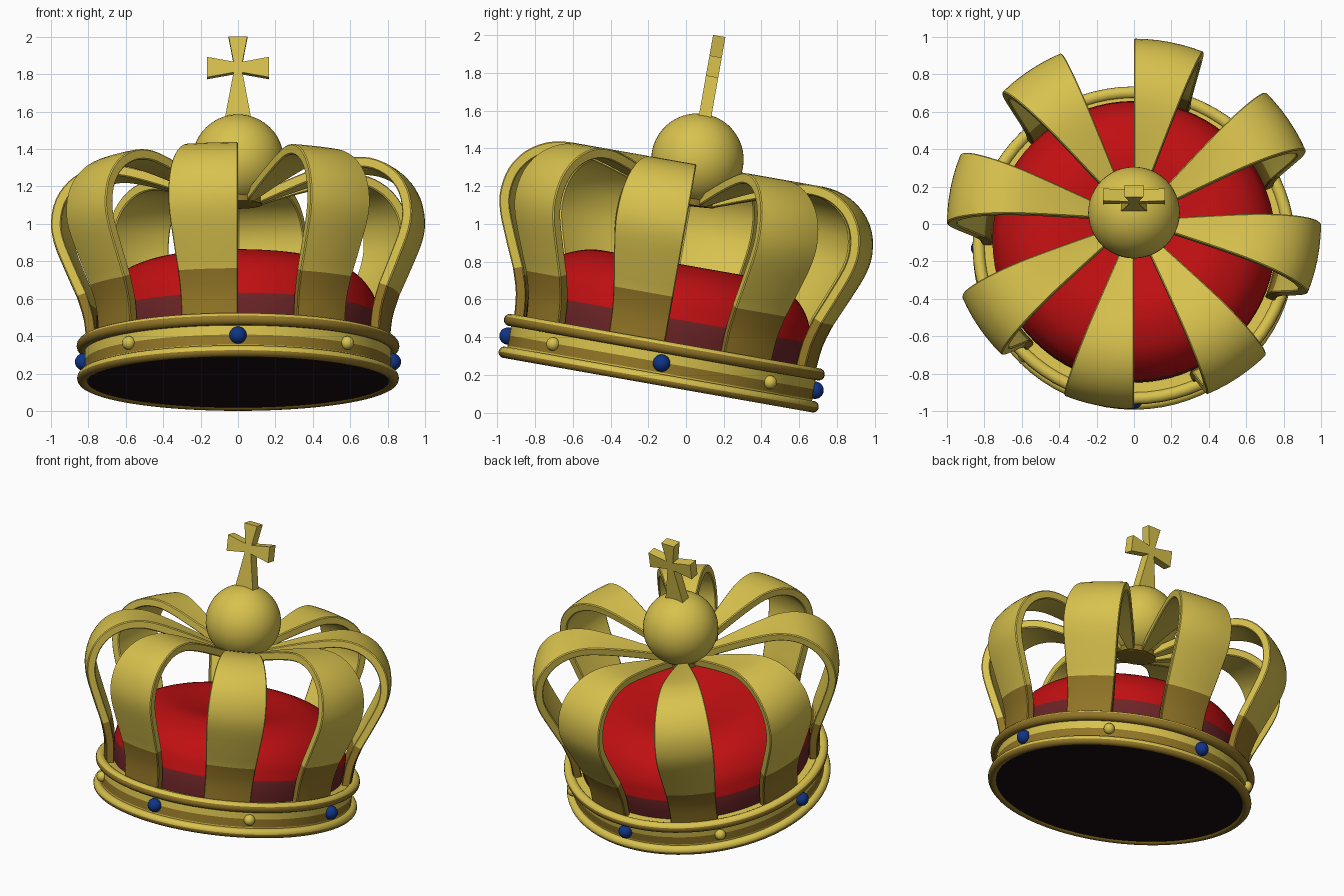
import bpy, bmesh, math
from mathutils import Matrix, Vector

if "Cube" in bpy.data.objects:
    bpy.data.objects.remove(bpy.data.objects["Cube"])

# The whole crown leans back ten degrees
LEAN = Matrix.Translation((0, -0.15, 0.146)) @ Matrix.Rotation(math.radians(-10), 4, 'X')


def material(name, rgb):
    m = bpy.data.materials.new(name)
    m.diffuse_color = (*rgb, 1)
    m.use_nodes = True
    m.node_tree.nodes["Principled BSDF"].inputs["Base Color"].default_value = m.diffuse_color
    return m


GOLD = material("bright gold", (0.69, 0.54, 0.075))
DARK = material("dark gold", (0.29, 0.18, 0.02))
RED = material("red velvet", (0.53, 0.005, 0.006))
MAROON = material("dark velvet", (0.15, 0.018, 0.02))
BLUE = material("blue jewel", (0.005, 0.035, 0.24))
BLACK = material("dark lining", (0.011, 0.005, 0.006))


def finish(name, bm, mats, rule=None, angle=40):
    bmesh.ops.remove_doubles(bm, verts=bm.verts, dist=1e-5)
    bmesh.ops.recalc_face_normals(bm, faces=bm.faces)
    bm.normal_update()
    for f in bm.faces:
        f.material_index = int(rule(f)) if rule else 0
    me = bpy.data.meshes.new(name)
    bm.to_mesh(me)
    bm.free()
    ob = bpy.data.objects.new(name, me)
    bpy.context.collection.objects.link(ob)
    for m in mats:
        me.materials.append(m)
    ob.matrix_world = LEAN
    bpy.ops.object.select_all(action='DESELECT')
    ob.select_set(True)
    bpy.context.view_layer.objects.active = ob
    bpy.ops.object.shade_smooth_by_angle(angle=math.radians(angle))
    return ob


def revolve(profile, steps, start=0.0, sweep=math.tau, closed=True):
    """Sweep an (r, z) outline round the z axis; partial sweeps get end caps."""
    bm = bmesh.new()
    full = sweep >= math.tau - 1e-6
    rings = []
    for i in range(steps + 1):
        a = start + sweep * i / steps
        rings.append([bm.verts.new((r * math.cos(a), r * math.sin(a), z)) for r, z in profile])
    n = len(profile)
    for a, b in zip(rings, rings[1:]):
        for j in range(n if closed else n - 1):
            k = (j + 1) % n
            bm.faces.new((a[j], a[k], b[k], b[j]))
    if not full:
        # strip caps joining the outer half of the outline to the inner half
        for ring in (rings[0], rings[-1]):
            for j in range(n // 2 - 1):
                bm.faces.new((ring[j], ring[j + 1], ring[n - 2 - j], ring[n - 1 - j]))
    bmesh.ops.remove_doubles(bm, verts=bm.verts, dist=1e-5)
    return bm


def spline(pts, sub):
    """Smooth curve through 2D points."""
    p = [Vector(q) for q in pts]
    p = [2 * p[0] - p[1]] + p + [2 * p[-1] - p[-2]]
    out = []
    for a, b, c, d in zip(p, p[1:], p[2:], p[3:]):
        for i in range(sub):
            t = i / sub
            out.append(0.5 * (2 * b + (c - a) * t + (2 * a - 5 * b + 4 * c - d) * t * t
                              + (3 * b - a - 3 * c + d) * t ** 3))
    return out + [p[-2]]


def ring_outline(r, z, minor, n=14):
    return [(r + minor * math.cos(math.tau * i / n), z + minor * math.sin(math.tau * i / n))
            for i in range(n)]


# Base: striped band, two rounded rims, dark underside
finish("band", revolve([(0.70, 0.03), (0.82, 0.03), (0.82, 0.068), (0.82, 0.122),
                        (0.82, 0.215), (0.70, 0.215)], 72), [GOLD, DARK],
       lambda f: 0.068 < f.calc_center_median().z < 0.122 and abs(f.normal.z) < 0.5)
finish("lower_rim", revolve(ring_outline(0.83, 0.03, 0.031), 72), [GOLD, DARK],
       lambda f: f.normal.z < -0.2)
finish("upper_rim", revolve(ring_outline(0.83, 0.204, 0.033), 72), [GOLD, DARK],
       lambda f: f.normal.z < 0.35)
finish("underside", revolve([(0, 0.012), (0.82, 0.012), (0.82, 0.03), (0, 0.03)], 72, closed=False),
       [BLACK])

# Velvet cushion with a dark lower edge and a slightly sunken top
cushion = [(0.745, 0.2), (0.755, 0.28), (0.757, 0.36)] + [tuple(q) for q in spline(
    [(0.755, 0.37), (0.725, 0.475), (0.65, 0.57), (0.54, 0.628), (0.42, 0.652),
     (0.25, 0.635), (0, 0.605)], 4)]
finish("cushion", revolve(cushion, 72, closed=False), [RED, MAROON],
       lambda f: f.calc_center_median().z < 0.36)

# Eight curved arches, widening away from the centre
EDGE = 0.475
lower = spline([(0.81, 0.2), (0.825, 0.35), (0.862, EDGE)], 3)
upper = spline([(0.862, EDGE), (0.93, 0.63), (0.985, 0.77), (1.0, 0.88), (0.975, 1.0),
                (0.905, 1.10), (0.80, 1.165), (0.68, 1.187), (0.55, 1.17),
                (0.33, 1.105), (0.09, 1.02)], 3)
outer = lower + upper[1:]
inner = []
for i, p in enumerate(outer):
    t = (outer[min(i + 1, len(outer) - 1)] - outer[max(i - 1, 0)]).normalized()
    inner.append(p + 0.055 * Vector((-t.y, t.x)))
outline = [tuple(p) for p in outer + inner[::-1]]
for k in range(8):
    bm = revolve(outline, 6, math.radians(45 * k - 22), math.radians(22))
    arch = finish(f"arch_{k + 1}", bm, [GOLD, DARK],
                  lambda f: f.calc_center_median().z < EDGE - 0.004)
    bev = arch.modifiers.new("edge", 'BEVEL')
    bev.width = 0.012
    bev.segments = 1
    bev.limit_method = 'ANGLE'
    bev.angle_limit = math.radians(50)

# Hub under the orb, and the orb
finish("hub", revolve([(0, 0.962), (0.13, 0.972), (0.13, 1.01), (0, 1.01)], 24, closed=False), [DARK])
bm = bmesh.new()
bmesh.ops.create_uvsphere(bm, u_segments=48, v_segments=24, radius=0.245,
                          matrix=Matrix.Translation((0, 0, 1.213)))
finish("orb", bm, [GOLD])

# Flared cross
half = [(0.05, 1.878), (0.024, 1.742), (0.165, 1.768), (0.165, 1.658), (0.024, 1.684), (0.075, 1.41)]
bm = bmesh.new()
face = bm.faces.new([bm.verts.new((x, -0.033, z)) for x, z in
                     half + [(-x, z) for x, z in half[::-1]]])
grown = bmesh.ops.extrude_face_region(bm, geom=[face])
bmesh.ops.translate(bm, vec=(0, 0.066, 0),
                    verts=[v for v in grown["geom"] if isinstance(v, bmesh.types.BMVert)])
finish("cross", bm, [GOLD], angle=15)

# Jewels: blue and gold alternate round the band
for k in range(8):
    a = math.radians(45 * k)
    blue = k % 2 == 0
    size = 0.046 if blue else 0.036
    bm = bmesh.new()
    bmesh.ops.create_uvsphere(bm, u_segments=20, v_segments=12, radius=size,
                              matrix=Matrix.Translation((0.826 * math.cos(a), 0.826 * math.sin(a), 0.118)))
    finish(f"{'blue' if blue else 'gold'}_jewel_{k // 2 + 1}", bm, [BLUE if blue else GOLD])
